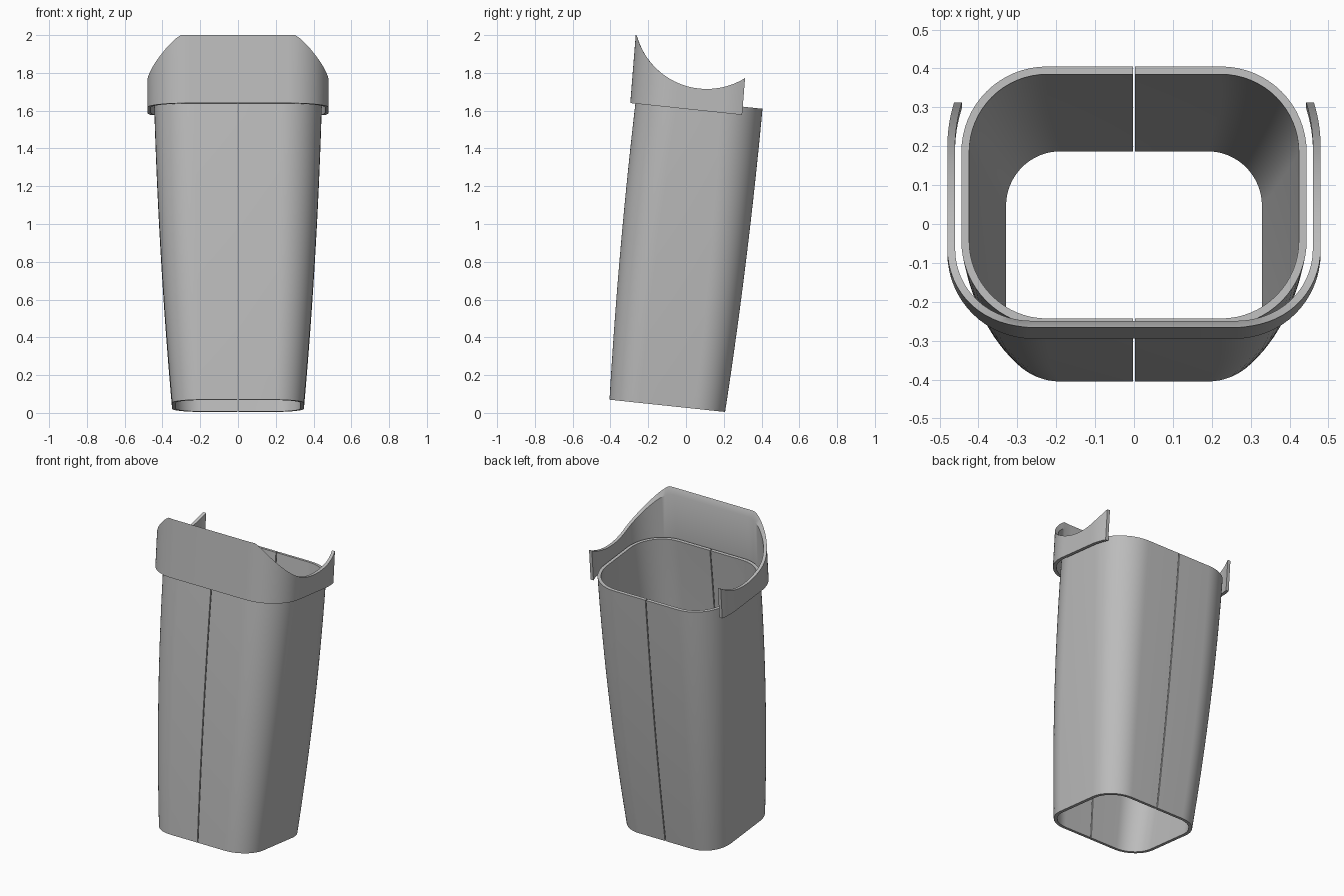
import bpy
import bmesh
from math import sin, cos, pi, sqrt

if "Cube" in bpy.data.objects:
    bpy.data.objects.remove(bpy.data.objects["Cube"], do_unlink=True)

GREY = (0.5, 0.5, 0.5, 1)
grey = bpy.data.materials.new("plain_grey")
grey.use_nodes = True
grey.diffuse_color = GREY
grey.node_tree.nodes["Principled BSDF"].inputs["Base Color"].default_value = GREY

TILT = -0.106    # slope of the rims from front to back
WALL = 0.02
GAP = 0.003      # half the seam width
CORNER = 16      # steps per rounded corner


def skin(name, sections):
    """Join equal closed cross-sections into a solid with capped ends."""
    bm = bmesh.new()
    rings = [[bm.verts.new(p) for p in s] for s in sections]
    n = len(rings[0])
    for a, b in zip(rings, rings[1:]):
        for i in range(n):
            j = (i + 1) % n
            bm.faces.new((a[i], a[j], b[j], b[i]))
    bm.faces.new(rings[0])
    bm.faces.new(rings[-1])
    bmesh.ops.recalc_face_normals(bm, faces=bm.faces)
    mesh = bpy.data.meshes.new(name)
    bm.to_mesh(mesh)
    bm.free()
    mesh.materials.append(grey)
    ob = bpy.data.objects.new(name, mesh)
    bpy.context.collection.objects.link(ob)
    bpy.ops.object.select_all(action='DESELECT')
    ob.select_set(True)
    bpy.context.view_layer.objects.active = ob
    bpy.ops.object.shade_smooth_by_angle(angle=pi / 6)


def arc(cx, cy, r, start, end):
    angles = [start + (end - start) * i / CORNER for i in range(CORNER + 1)]
    return [(cx + r * cos(a), cy + r * sin(a)) for a in angles]


# Tapered open tube, made as two shells with a narrow seam between them
def tube_outline(t, inset):
    bow = 0.012 * 4 * t * (1 - t)
    hx = 0.349 + 0.095 * t + bow - inset
    hy = 0.306 + 0.028 * t + bow - inset
    mid = -0.099 + 0.170 * t
    r = 0.16 + 0.06 * t - inset
    pts = [(GAP, mid + hy)]
    pts += arc(hx - r, mid + hy - r, r, pi / 2, 0)
    pts += arc(hx - r, mid - hy + r, r, 0, -pi / 2)
    pts.append((GAP, mid - hy))
    base = 0.027 + 1.626 * t
    return [(x, y, base + TILT * y) for x, y in pts]


LEVELS = 16
steps = [i / LEVELS for i in range(LEVELS + 1)]
rows = [tube_outline(t, 0) for t in steps]
rows += [tube_outline(t, WALL) for t in reversed(steps)]
shell = list(zip(*rows))
for side, sign in (("left", 1), ("right", -1)):
    skin("tube_shell_" + side, [[(sign * x, y, z) for x, y, z in s] for s in shell])


# Front collar wrapping round the sides, with a round scoop in its upper edge
def collar_outline(inset):
    hx, front, r = 0.48 - inset, -0.295 + inset, 0.22 - inset
    tip = 0.297
    half = arc(hx - r, front + r, r, -pi / 2, 0)
    y0 = front + r
    for i in range(1, 21):
        y = y0 + (tip - y0) * i / 20
        half.append((hx - 1.5 * max(0, y - 0.19) ** 2, y))
    return [(-x, y) for x, y in reversed(half)] + half


def collar_edge(x, y):
    """Lower and upper points of the collar at one place on its outline."""
    low = 1.609 + TILT * y
    high, top_y = low, y
    for _ in range(30):
        top_y = y + 0.08 * (high - low)
        dy = top_y - 0.11
        high = min(2.0, 2.1 - sqrt(max(0, 0.385 ** 2 - dy * dy)))
    return (x, y, low), (x, top_y, high)


collar = []
for outer, inner in zip(collar_outline(0), collar_outline(WALL)):
    out_low, out_high = collar_edge(*outer)
    in_low, in_high = collar_edge(*inner)
    collar.append((out_low, out_high, in_high, in_low))
skin("front_collar", collar)
